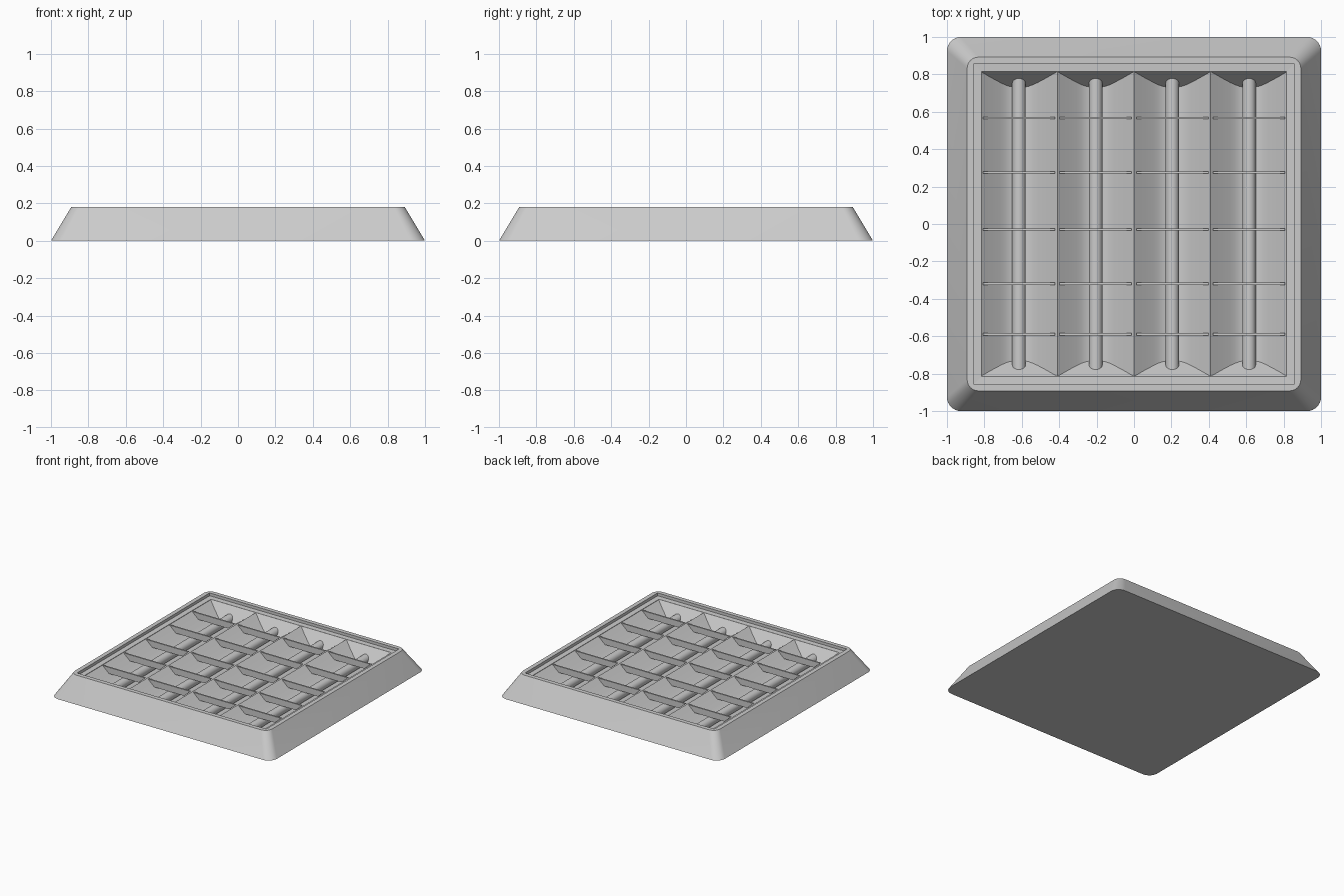
import bpy, bmesh, math
from mathutils import Matrix, Vector

if "Cube" in bpy.data.objects:
    bpy.data.objects.remove(bpy.data.objects["Cube"])

HALF = 0.205            # half width of one trough
RIDGE, FLOOR = 0.155, 0.035
CENTRES = [-3 * HALF, -HALF, HALF, 3 * HALF]


def finish(bm, name, smooth=True, recalc=True):
    if recalc:
        bmesh.ops.recalc_face_normals(bm, faces=bm.faces)
    mesh = bpy.data.meshes.new(name)
    bm.to_mesh(mesh)
    bm.free()
    ob = bpy.data.objects.new(name, mesh)
    bpy.context.collection.objects.link(ob)
    if smooth:
        bpy.ops.object.select_all(action='DESELECT')
        ob.select_set(True)
        bpy.context.view_layer.objects.active = ob
        bpy.ops.object.shade_smooth_by_angle(angle=math.radians(25))
    return ob


def rounded_square(half, r, z, n=8):
    pts = []
    for q in range(4):
        a0 = q * math.pi / 2
        cx = (half - r) * (1 if q in (0, 3) else -1)
        cy = (half - r) * (1 if q < 2 else -1)
        for i in range(n + 1):
            a = a0 + i / n * math.pi / 2
            pts.append(Vector((cx + r * math.cos(a), cy + r * math.sin(a), z)))
    return pts


# Housing: sloped tray with rounded corners, raised lip and inner ledge
bm = bmesh.new()
rings = [(1.0, 0.075, 0.0), (0.892, 0.06, 0.18), (0.857, 0.003, 0.18),
         (0.857, 0.003, 0.157), (0.816, 0.003, 0.155), (0.816, 0.003, 0.01)]
loops = [[bm.verts.new(p) for p in rounded_square(*r)] for r in rings]
for a, b in zip(loops, loops[1:]):
    for i in range(len(a)):
        j = (i + 1) % len(a)
        bm.faces.new((a[i], a[j], b[j], b[i]))
bm.faces.new(list(reversed(loops[0])))
bm.faces.new(loops[-1])
finish(bm, "housing")

# Trough cross-section: straight flanks with a rounded bottom
side = [(HALF, RIDGE), (0.15, 0.110), (0.10, 0.072), (0.075, 0.055),
        (0.05, 0.043), (0.025, 0.037)]
profile = [(-x, z) for x, z in side] + [(0, FLOOR)] + [(x, z) for x, z in reversed(side)]


def end_y(z):
    return 0.73 + (z - FLOOR) / (RIDGE - FLOOR) * 0.085


def add_trough(cx):
    bm = bmesh.new()
    front = [bm.verts.new((cx + x, -end_y(z), z)) for x, z in profile]
    back = [bm.verts.new((cx + x, end_y(z), z)) for x, z in profile]
    for i in range(len(profile) - 1):
        bm.faces.new((front[i], front[i + 1], back[i + 1], back[i]))
    # sloped end plates
    bm.faces.new(list(reversed(front)))
    bm.faces.new(back)
    finish(bm, "reflector_trough", recalc=False)


def add_tube(cx):
    bm = bmesh.new()
    m = Matrix.Translation((cx, 0, 0.067)) @ Matrix.Rotation(math.pi / 2, 4, 'X')
    bmesh.ops.create_cone(bm, cap_ends=True, segments=32, radius1=0.036,
                          radius2=0.036, depth=1.57, matrix=m)
    finish(bm, "lamp_tube")


def add_blade(cx, y, t=0.006):
    outline = [(-0.192, 0.154), (-0.135, 0.103), (0.135, 0.103), (0.192, 0.154)]
    bm = bmesh.new()
    f = bm.faces.new([bm.verts.new((cx + x, y - t, z)) for x, z in outline])
    ext = bmesh.ops.extrude_face_region(bm, geom=[f])
    verts = [v for v in ext['geom'] if isinstance(v, bmesh.types.BMVert)]
    bmesh.ops.translate(bm, verts=verts, vec=(0, 2 * t, 0))
    finish(bm, "louver_blade", smooth=False)


# Four troughs, each with a lamp tube and five louver blades
for cx in CENTRES:
    add_trough(cx)
    add_tube(cx)
    for y in (0.567, 0.275, -0.03, -0.32, -0.59):
        add_blade(cx, y)
